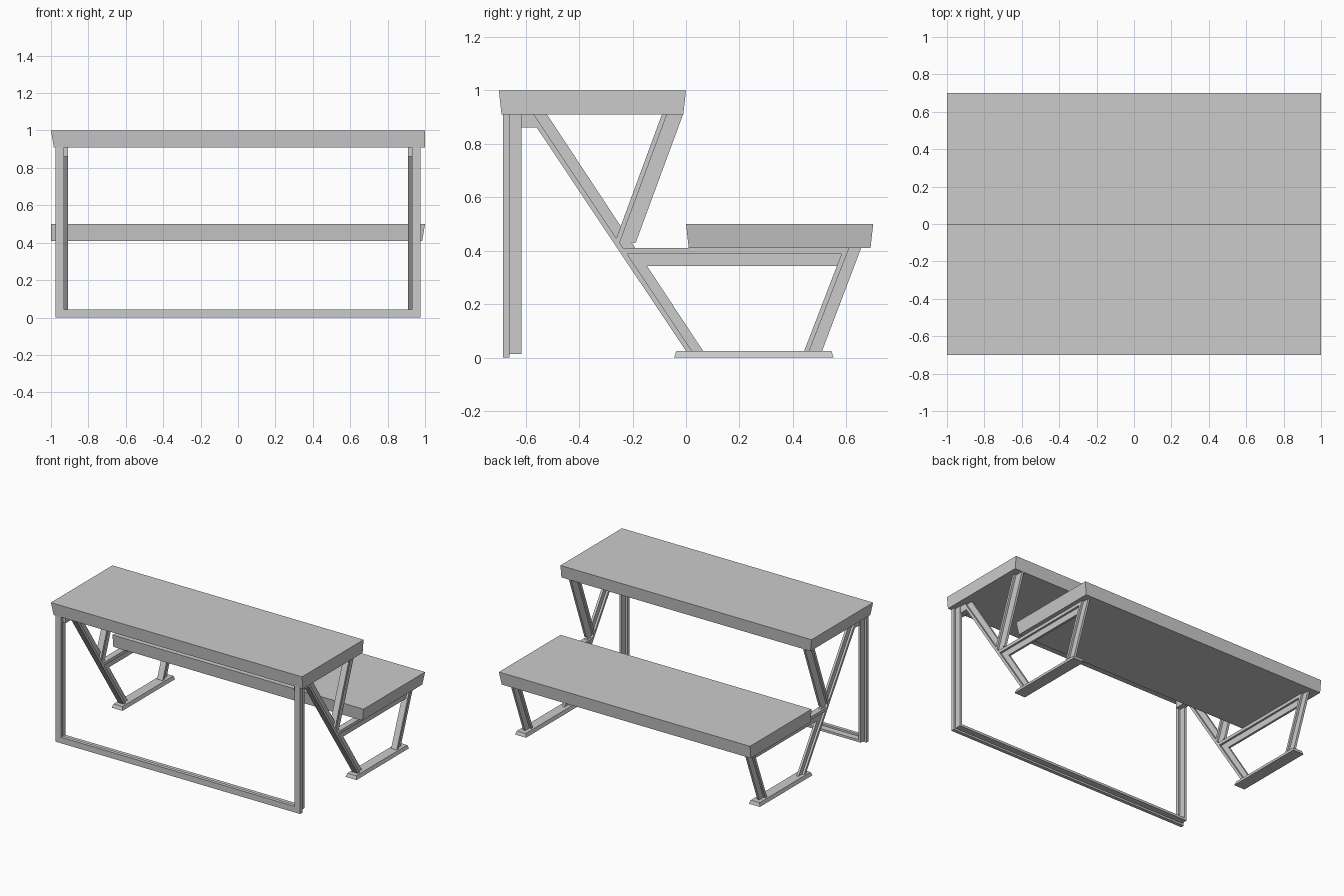
import bpy, bmesh

cube = bpy.data.objects.get("Cube")
if cube:
    bpy.data.objects.remove(cube, do_unlink=True)

grey = bpy.data.materials.new("plain grey")
grey.use_nodes = True
colour = (0.6, 0.6, 0.6, 1)
grey.diffuse_color = colour
grey.node_tree.nodes["Principled BSDF"].inputs["Base Color"].default_value = colour


def prism(name, lower, upper):
    """Solid between two matching outlines."""
    bm = bmesh.new()
    a = [bm.verts.new(p) for p in lower]
    b = [bm.verts.new(p) for p in upper]
    bm.faces.new(a)
    bm.faces.new(b)
    for i in range(len(a)):
        j = (i + 1) % len(a)
        bm.faces.new((a[i], a[j], b[j], b[i]))
    bmesh.ops.recalc_face_normals(bm, faces=bm.faces)
    mesh = bpy.data.meshes.new(name)
    bm.to_mesh(mesh)
    bm.free()
    mesh.materials.append(grey)
    obj = bpy.data.objects.new(name, mesh)
    bpy.context.collection.objects.link(obj)
    return obj


def rect(x0, x1, y0, y1, z):
    return [(x0, y0, z), (x1, y0, z), (x1, y1, z), (x0, y1, z)]


def side_plate(name, side, outline, half):
    """Outline in y, z given a thickness across the end frame."""
    centre = 0.9325 * side
    return prism(name, [(centre - half, y, z) for y, z in outline],
                 [(centre + half, y, z) for y, z in outline])


def side_bar(name, side, z0, z1, bottom, top):
    """T-section bar: y of flange edge, step and web edge at each end."""
    for part, i, half in (("flange", 0, FLANGE), ("web", 1, WEB)):
        outline = [(bottom[i], z0), (bottom[i + 1], z0),
                   (top[i + 1], z1), (top[i], z1)]
        side_plate(name + "_" + part, side, outline, half)


FLANGE, WEB = 0.0225, 0.008

# Table top and bench: same slab, one turned half way round
for name, turn, height in (("table_top", 1, 1.0), ("bench_seat", -1, 0.5)):
    low = rect(-0.985, 1, -0.69, -0.01, height - 0.09)
    high = rect(-1, 1, -0.7, 0, height)
    prism(name, *[[(x * turn, y * turn, z) for x, y, z in loop]
                  for loop in (low, high)])


# Front frame: U-shaped flange with a thin web behind it
def u_frame(name, outer, inner, z0, z1, y0, y1):
    outline = [(-outer, 0.91), (-outer, z0), (outer, z0), (outer, 0.91),
               (inner, 0.91), (inner, z1), (-inner, z1), (-inner, 0.91)]
    prism(name, [(x, y0, z) for x, z in outline],
          [(x, y1, z) for x, z in outline])


u_frame("front_frame_flange", 0.975, 0.93, 0, 0.043, -0.685, -0.66)
u_frame("front_frame_web", 0.961, 0.944, 0.013, 0.03, -0.66, -0.615)

# End frames
for side, label in ((1, "left"), (-1, "right")):
    side_bar(label + "_diagonal_leg", side, 0.025, 0.91,
             (0, 0.022, 0.064), (-0.591, -0.569, -0.52))
    side_bar(label + "_table_strut", side, 0.43, 0.91,
             (-0.267, -0.248, -0.188), (-0.09, -0.071, -0.011))
    side_bar(label + "_bench_leg", side, 0.025, 0.41,
             (0.442, 0.461, 0.509), (0.59, 0.61, 0.655))
    side_plate(label + "_bench_rail_flange", side,
               [(-0.257, 0.41), (-0.242, 0.388), (0.6, 0.388), (0.61, 0.41)], FLANGE)
    side_plate(label + "_bench_rail_web", side,
               [(-0.2, 0.388), (-0.16, 0.343), (0.575, 0.343), (0.592, 0.388)], WEB)
    side_plate(label + "_top_bracket", side,
               [(-0.66, 0.91), (-0.66, 0.86), (-0.556, 0.86), (-0.589, 0.91)], FLANGE)
    # Foot plate with bevelled edges
    x0, x1 = sorted((0.888 * side, 0.975 * side))
    prism(label + "_foot_plate", rect(x0, x1, -0.045, 0.552, 0),
          rect(x0 + 0.008, x1 - 0.008, -0.036, 0.544, 0.025))
